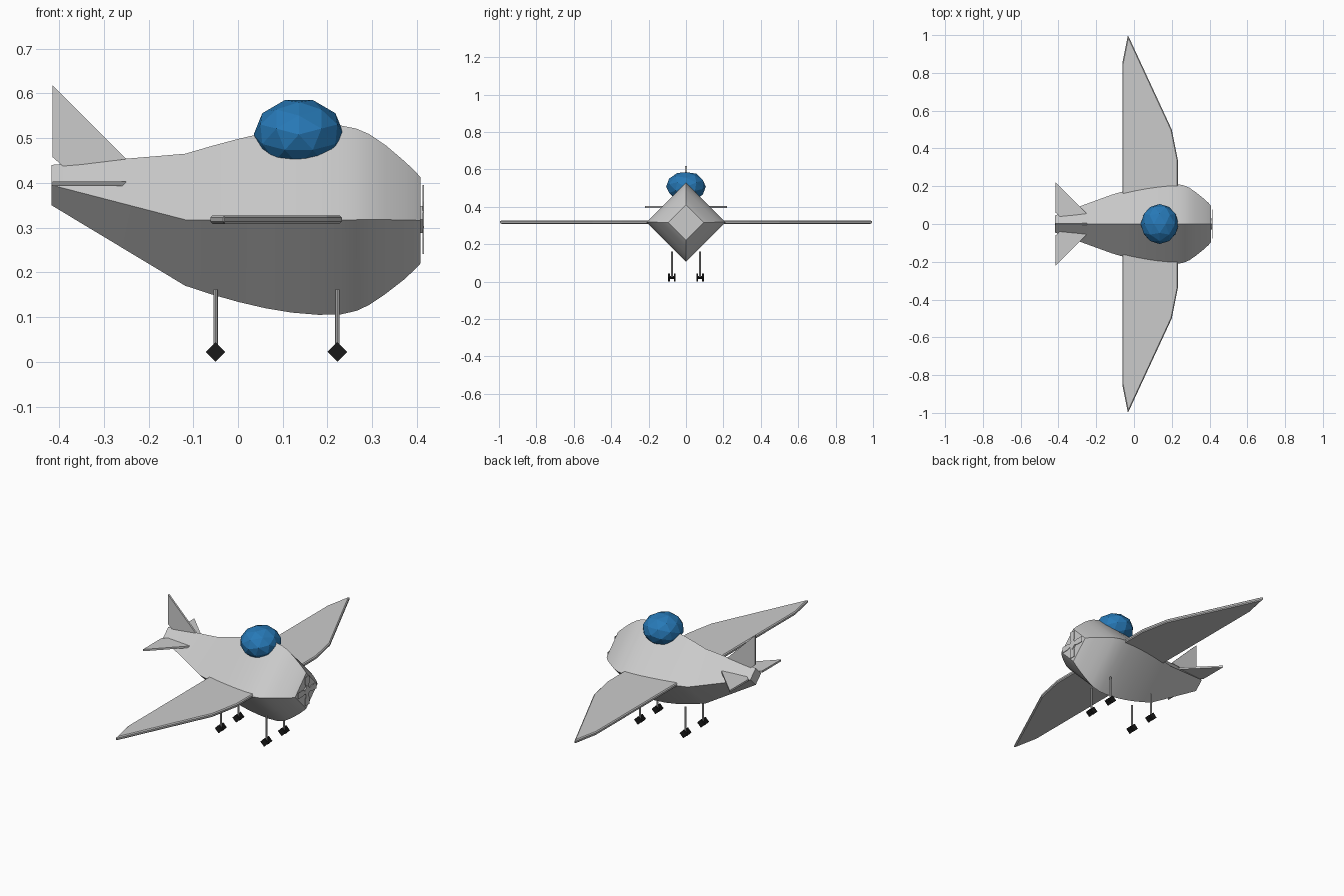
import bpy, bmesh, math
from mathutils import Matrix, Vector

if "Cube" in bpy.data.objects:
    bpy.data.objects.remove(bpy.data.objects["Cube"])


def material(name, color):
    m = bpy.data.materials.new(name)
    m.diffuse_color = color
    m.use_nodes = True
    m.node_tree.nodes["Principled BSDF"].inputs["Base Color"].default_value = m.diffuse_color
    return m


blue = material("canopy_blue", (0.02, 0.19, 0.47, 1))
black = material("wheel_black", (0.01, 0.01, 0.01, 1))


def finish(bm, name, mat=None, smooth=False):
    bmesh.ops.recalc_face_normals(bm, faces=bm.faces)
    me = bpy.data.meshes.new(name)
    bm.to_mesh(me)
    bm.free()
    ob = bpy.data.objects.new(name, me)
    bpy.context.collection.objects.link(ob)
    if mat:
        me.materials.append(mat)
    if smooth:
        bpy.ops.object.select_all(action='DESELECT')
        ob.select_set(True)
        bpy.context.view_layer.objects.active = ob
        bpy.ops.object.shade_smooth_by_angle(angle=math.radians(35))
    return ob


def slab(name, points, thickness, matrix, bevel=0.0):
    """Flat outline extruded symmetrically about its plane."""
    bm = bmesh.new()
    face = bm.faces.new([bm.verts.new((x, y, -thickness / 2)) for x, y in points])
    ext = bmesh.ops.extrude_face_region(bm, geom=[face])
    vs = [v for v in ext["geom"] if isinstance(v, bmesh.types.BMVert)]
    bmesh.ops.translate(bm, verts=vs, vec=(0, 0, thickness))
    bm.transform(matrix)
    ob = finish(bm, name)
    if bevel:
        mod = ob.modifiers.new("edge", 'BEVEL')
        mod.width = bevel
        mod.segments = 1
    return ob


def add_rod(bm, a, b, radius, sides):
    a, b = Vector(a), Vector(b)
    d = b - a
    mat = Matrix.Translation((a + b) / 2) @ d.to_track_quat('Z', 'Y').to_matrix().to_4x4()
    bmesh.ops.create_cone(bm, cap_ends=True, segments=sides, radius1=radius,
                          radius2=radius, depth=d.length, matrix=mat)


# Fuselage: diamond sections (x, half width, bottom z, top z)
sections = [
    (-0.417, 0.046, 0.350, 0.440), (-0.118, 0.155, 0.170, 0.465),
    (-0.06, 0.172, 0.151, 0.482), (0.0, 0.186, 0.134, 0.498),
    (0.06, 0.197, 0.120, 0.512), (0.12, 0.206, 0.110, 0.522),
    (0.18, 0.211, 0.105, 0.529), (0.23, 0.211, 0.106, 0.528),
    (0.265, 0.204, 0.114, 0.521), (0.293, 0.192, 0.127, 0.509),
    (0.33, 0.166, 0.152, 0.484), (0.37, 0.134, 0.183, 0.450),
    (0.395, 0.111, 0.206, 0.427), (0.408, 0.095, 0.220, 0.412)]
bm = bmesh.new()
rings = []
for x, w, lo, hi in sections:
    mid = (lo + hi) / 2
    rings.append([bm.verts.new(p) for p in
                  ((x, -w, mid), (x, 0, lo), (x, w, mid), (x, 0, hi))])
for r, s in zip(rings, rings[1:]):
    for i in range(4):
        j = (i + 1) % 4
        bm.faces.new((r[i], r[j], s[j], s[i]))
bm.faces.new(rings[0])
bm.faces.new(rings[-1])
finish(bm, "fuselage", smooth=True)

# Canopy: squashed low-poly ball
bm = bmesh.new()
bmesh.ops.create_icosphere(bm, subdivisions=2, radius=1)
bm.transform(Matrix.Translation((0.136, 0, 0.508))
             @ Matrix.Diagonal((0.101, 0.106, 0.081, 1))
             @ Matrix.Rotation(math.pi / 2, 4, 'X')
             @ Matrix.Rotation(math.radians(18), 4, 'Z'))
finish(bm, "canopy", blue)

# Wings
wing = [(-0.062, 0.1), (0.232, 0.1), (0.232, 0.34), (0.2, 0.5),
        (-0.032, 1.0), (-0.062, 0.85)]
for side, s in (("left", 1), ("right", -1)):
    slab(side + "_wing", [(x, s * y) for x, y in wing], 0.019,
         Matrix.Translation((0, 0, 0.318)), bevel=0.005)

# Tail fins: one outline turned about the tail axis
fin = [(-0.415, 0.22), (-0.415, 0.06), (-0.39, 0.038), (-0.25, 0.055)]
for name, turn in (("tail_fin", 90), ("left_stabilizer", 0), ("right_stabilizer", 180)):
    slab(name, fin, 0.01, Matrix.Translation((0, 0, 0.398))
         @ Matrix.Rotation(math.radians(turn), 4, 'X'))

# Propeller: hub and four blades
bm = bmesh.new()
add_rod(bm, (0.405, 0, 0.318), (0.416, 0, 0.318), 0.03, 4)
finish(bm, "propeller_hub")
blade = [(0.01, -0.008), (0.04, -0.016), (0.077, -0.016), (0.077, 0.016),
         (0.04, 0.016), (0.01, 0.008)]
for i in range(4):
    slab(f"propeller_blade_{i + 1}", blade, 0.003,
         Matrix.Translation((0.414, 0, 0.318))
         @ Matrix.Rotation(i * math.pi / 2, 4, 'X')
         @ Matrix.Rotation(math.pi / 2, 4, 'Y'))

# Landing gear: strut, axle and two square wheels each
for end, x in (("front", 0.222), ("rear", -0.05)):
    for side, y in (("left", 0.075), ("right", -0.075)):
        bm = bmesh.new()
        add_rod(bm, (x, y, 0.025), (x, y, 0.162), 0.005, 8)
        finish(bm, f"{end}_{side}_strut", smooth=True)
        bm = bmesh.new()
        add_rod(bm, (x, y - 0.012, 0.022), (x, y + 0.012, 0.022), 0.007, 4)
        for d in (-0.015, 0.015):
            add_rod(bm, (x, y + d - 0.005, 0.022), (x, y + d + 0.005, 0.022), 0.022, 4)
        finish(bm, f"{end}_{side}_wheels", black)
